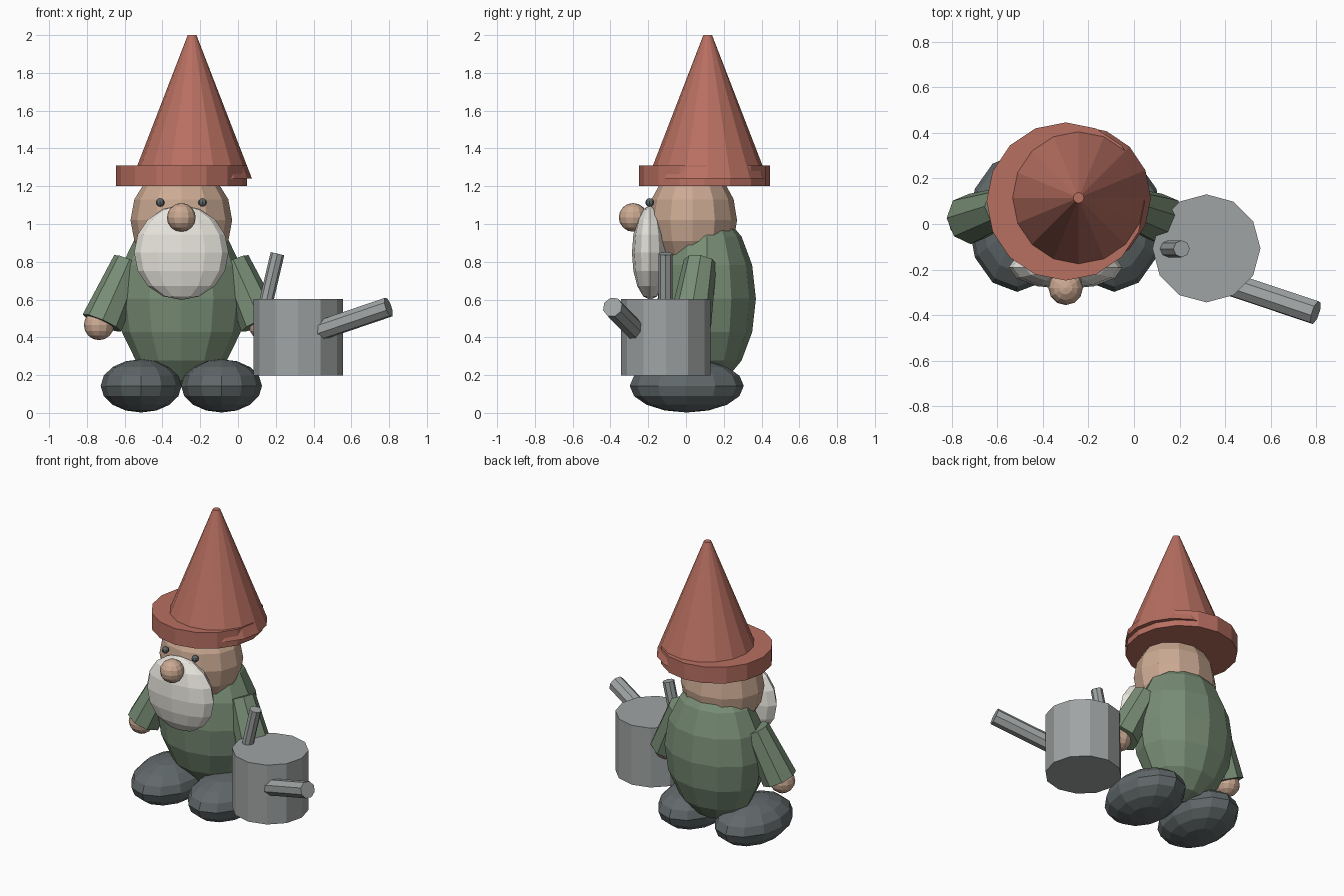
import bpy
from mathutils import Vector

if "Cube" in bpy.data.objects:
    bpy.data.objects.remove(bpy.data.objects["Cube"])

CX = -0.30  # centre line of the figure


def material(name, rgb):
    m = bpy.data.materials.new(name)
    m.diffuse_color = (*rgb, 1)
    m.use_nodes = True
    m.node_tree.nodes["Principled BSDF"].inputs["Base Color"].default_value = m.diffuse_color
    return m


RED = material("hat_red", (0.48, 0.16, 0.12))
SKIN = material("skin", (0.60, 0.40, 0.29))
GREEN = material("coat_green", (0.19, 0.27, 0.18))
WHITE = material("beard_white", (0.80, 0.78, 0.72))
DARK = material("boot_dark", (0.12, 0.14, 0.145))
METAL = material("metal", (0.35, 0.37, 0.37))


def finish(name, mat):
    ob = bpy.context.object
    ob.name = name
    ob.data.materials.append(mat)
    return ob


def ball(name, loc, size, mat, segs=12, rings=8):
    bpy.ops.mesh.primitive_uv_sphere_add(segments=segs, ring_count=rings, radius=1, location=loc)
    bpy.context.object.scale = size
    return finish(name, mat)


def rod(name, a, b, r1, r2, mat, sides=8):
    """Tapered cylinder from point a to point b."""
    a, b = Vector(a), Vector(b)
    bpy.ops.mesh.primitive_cone_add(vertices=sides, radius1=r1, radius2=r2,
                                    depth=(b - a).length, location=(a + b) / 2)
    ob = bpy.context.object
    ob.rotation_mode = 'QUATERNION'
    ob.rotation_quaternion = Vector((0, 0, 1)).rotation_difference(b - a)
    return finish(name, mat)


# Coat and head
ball("body", (CX, 0.11, 0.605), (0.34, 0.26, 0.465), GREEN)
ball("head", (CX, 0.035, 1.02), (0.269, 0.235, 0.29), SKIN)

# Face
ball("beard", (CX, -0.19, 0.848), (0.25, 0.096, 0.25), WHITE)
ball("nose", (CX, -0.28, 1.035), (0.076,) * 3, SKIN)

# Hat: flat brim and an off-centre cone
rod("hat_brim", (CX, 0.099, 1.20), (CX, 0.099, 1.31), 0.347, 0.347, RED, 16)
rod("hat_cone", (-0.243, 0.115, 1.24), (-0.243, 0.115, 2.0), 0.317, 0.023, RED, 16)

# Paired parts
for side, s in (("left", -1), ("right", 1)):
    ball(side + "_eye", (CX + s * 0.112, -0.192, 1.114), (0.023,) * 3, DARK, 8, 6)
    rod(side + "_arm", (CX + s * 0.42, 0.022, 0.476), (CX + s * 0.276, 0.075, 0.80),
        0.112, 0.087, GREEN)
    ball(side + "_hand", (CX + s * 0.436, 0.015, 0.465), (0.08,) * 3, SKIN)
    ball(side + "_boot", (CX + s * 0.213, 0.004, 0.143), (0.214, 0.302, 0.141), DARK)

# Watering can
rod("can_body", (0.318, -0.107, 0.198), (0.318, -0.107, 0.602), 0.237, 0.237, METAL, 12)
rod("can_spout", (0.40, -0.256, 0.425), (0.797, -0.389, 0.56), 0.054, 0.054, METAL)
rod("can_handle", (0.14, -0.109, 0.55), (0.209, -0.109, 0.843), 0.037, 0.037, METAL)
